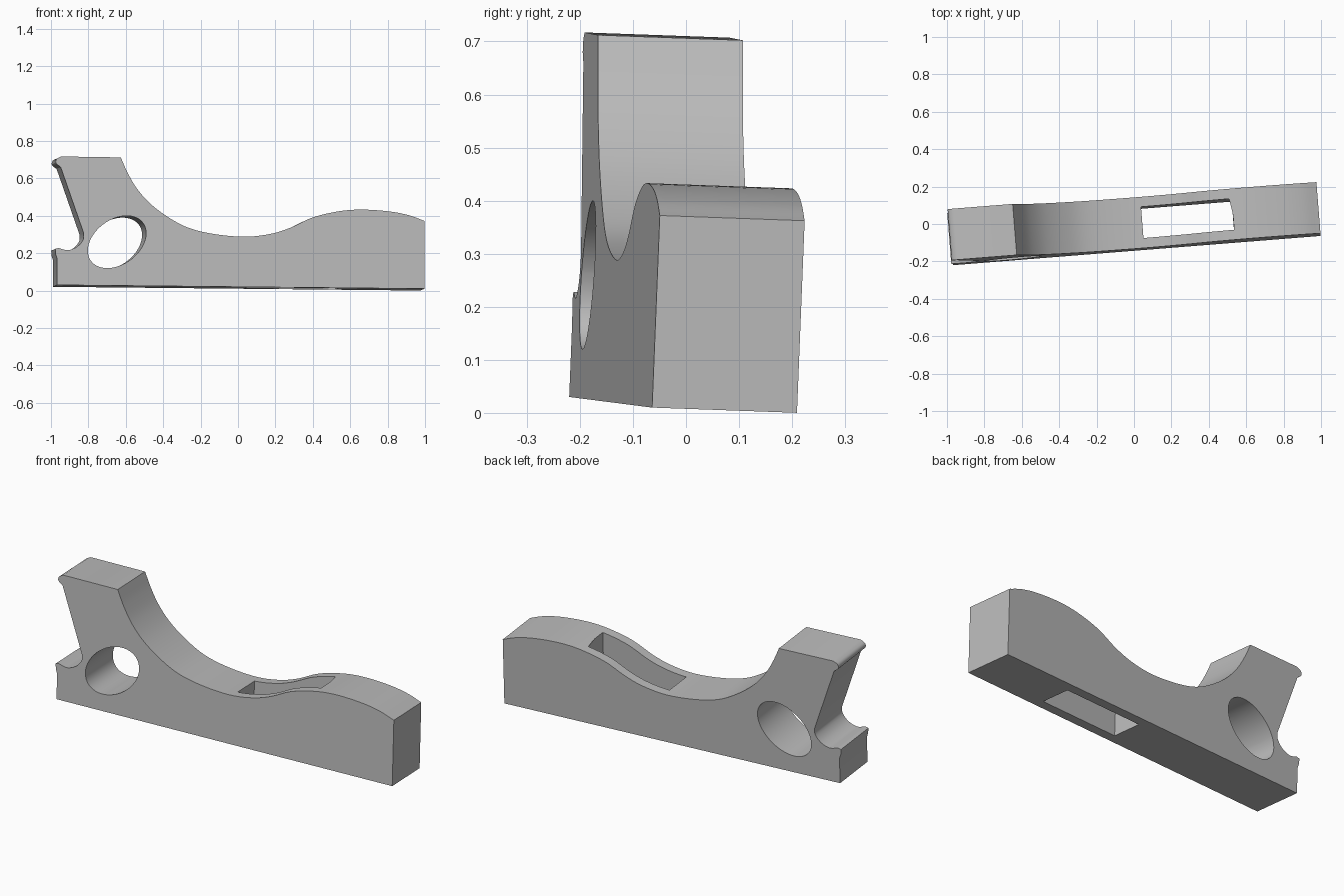
import bpy, bmesh, math
from mathutils import Matrix, Vector

if "Cube" in bpy.data.objects:
    bpy.data.objects.remove(bpy.data.objects["Cube"], do_unlink=True)

WIDTH = 0.273
# The block sits slightly turned and leaning in its frame
PLACE = Matrix(((1, -0.08, 0, 0), (0.08, 1, 0.04, -0.144), (0, -0.036, 1, 0), (0, 0, 0, 1)))

grey = bpy.data.materials.new("plain_grey")
grey.use_nodes = True
colour = (0.5, 0.5, 0.5, 1)
grey.diffuse_color = colour
grey.node_tree.nodes["Principled BSDF"].inputs["Base Color"].default_value = colour


def smooth_path(points, steps=6):
    """Curve through the points, without the last one."""
    p = [Vector(q) for q in points]
    p = [2 * p[0] - p[1]] + p + [2 * p[-1] - p[-2]]
    path = []
    for a, b, c, d in zip(p, p[1:], p[2:], p[3:]):
        for i in range(steps):
            t = i / steps
            path.append(b + (c - a) * t / 2 + (2 * a - 5 * b + 4 * c - d) * t * t / 2
                        + (3 * b - a - 3 * c + d) * t ** 3 / 2)
    return path


def prism(name, outline, y0, y1):
    """Extrude an x-z outline from y0 to y1."""
    bm = bmesh.new()
    face = bm.faces.new([bm.verts.new((x, y0, z)) for x, z in outline])
    new = bmesh.ops.extrude_face_region(bm, geom=[face])["geom"]
    bmesh.ops.translate(bm, vec=(0, y1 - y0, 0),
                        verts=[v for v in new if isinstance(v, bmesh.types.BMVert)])
    bmesh.ops.transform(bm, matrix=PLACE, verts=bm.verts)
    bmesh.ops.recalc_face_normals(bm, faces=bm.faces)
    mesh = bpy.data.meshes.new(name)
    bm.to_mesh(mesh)
    bm.free()
    mesh.materials.append(grey)
    obj = bpy.data.objects.new(name, mesh)
    bpy.context.collection.objects.link(obj)
    return obj


# Side outline: sole, nose, saddle and hump, slanted bed, mouth notch
outline = [(-0.967, 0.03), (0.997, 0.01)]
outline += smooth_path([(0.997, 0.372), (0.916, 0.402), (0.81, 0.423), (0.665, 0.433),
                        (0.54, 0.424), (0.4, 0.391), (0.275, 0.334), (0.168, 0.302),
                        (0.035, 0.288), (-0.125, 0.302), (-0.26, 0.334), (-0.366, 0.388),
                        (-0.467, 0.463), (-0.54, 0.545), (-0.59, 0.63), (-0.627, 0.712)])
outline += [(-0.627, 0.712)]
outline += smooth_path([(-0.945, 0.717), (-0.97, 0.703), (-0.973, 0.68), (-0.95, 0.662)], 3)
outline += [(-0.948, 0.66)]
outline += smooth_path([(-0.825, 0.307), (-0.828, 0.272), (-0.86, 0.235),
                        (-0.91, 0.216), (-0.96, 0.228)], 4)
outline += [(-0.96, 0.228), (-0.977, 0.223), (-0.975, 0.195), (-0.967, 0.17)]
body = prism("body", outline, 0, WIDTH)

# Oval cross hole
turns = [math.tau * i / 48 for i in range(48)]
oval = [(-0.647 + 0.156 * math.cos(t), 0.26 + 0.14 * math.sin(t + 0.34)) for t in turns]
hole = prism("hole_cutter", oval, -0.1, WIDTH + 0.1)

# Upright slot through the hump
slot_box = [(0.055, -0.2), (0.54, -0.2), (0.54, 0.7), (0.055, 0.7)]
slot = prism("slot_cutter", slot_box, 0.053, 0.22)

bpy.context.view_layer.objects.active = body
body.select_set(True)
for cutter in (hole, slot):
    cut = body.modifiers.new(cutter.name, "BOOLEAN")
    cut.operation = "DIFFERENCE"
    cut.solver = "EXACT"
    cut.object = cutter
    bpy.ops.object.modifier_apply(modifier=cut.name)
    bpy.data.objects.remove(cutter, do_unlink=True)

for other in bpy.context.selected_objects:
    other.select_set(other == body)
bpy.ops.object.shade_smooth_by_angle(angle=math.radians(30))
